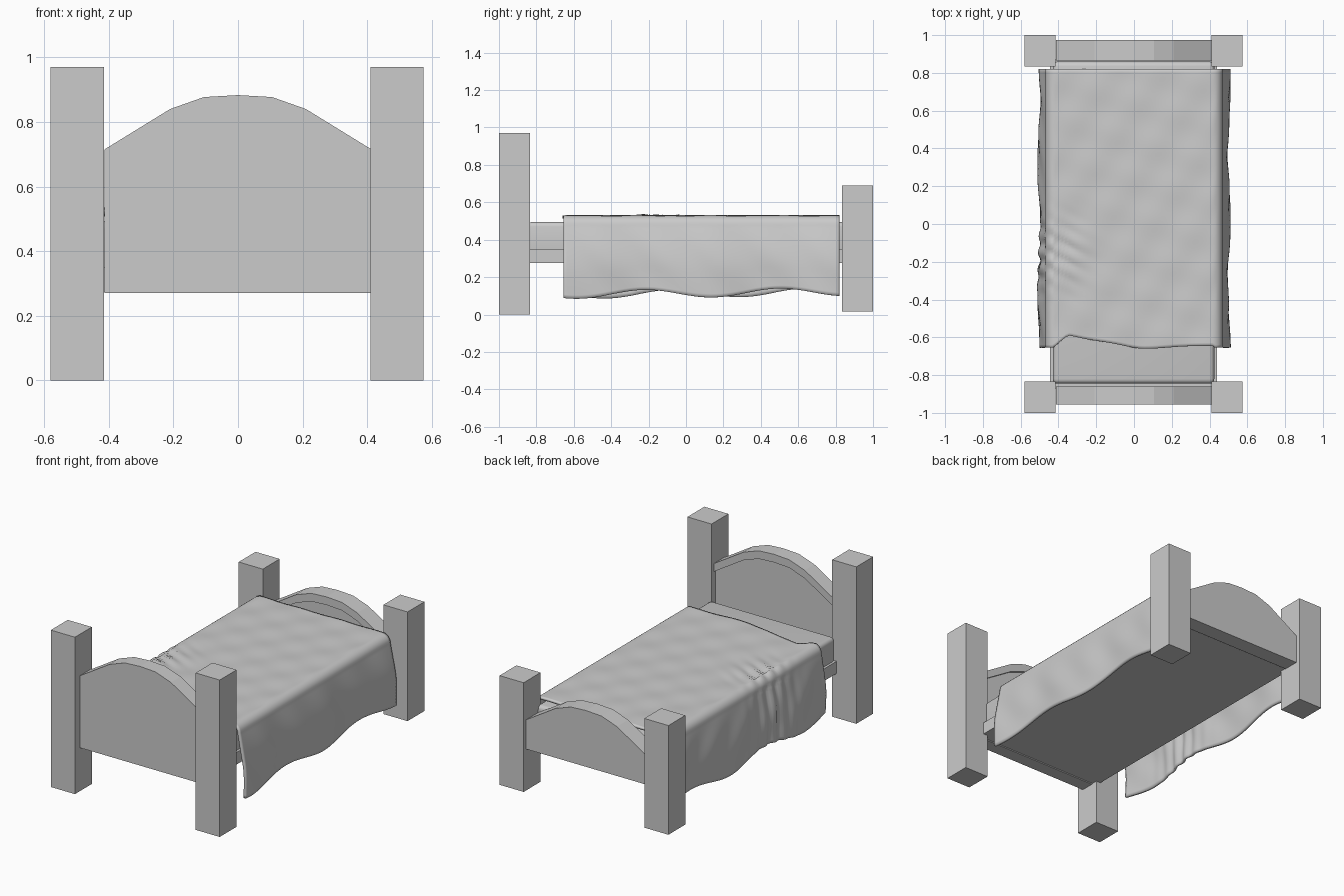
import bpy, bmesh
from math import sin, cos, pi, exp

if "Cube" in bpy.data.objects:
    bpy.data.objects.remove(bpy.data.objects["Cube"])


def finish(name, bm, smooth=False):
    bmesh.ops.recalc_face_normals(bm, faces=bm.faces)
    me = bpy.data.meshes.new(name)
    bm.to_mesh(me)
    bm.free()
    ob = bpy.data.objects.new(name, me)
    bpy.context.collection.objects.link(ob)
    for p in me.polygons:
        p.use_smooth = smooth
    return ob


def box(name, x0, x1, y0, y1, z0, z1, bevel=0):
    bm = bmesh.new()
    bmesh.ops.create_cube(bm, size=1)
    for v in bm.verts:
        v.co = ((x0 + x1) / 2 + v.co.x * (x1 - x0),
                (y0 + y1) / 2 + v.co.y * (y1 - y0),
                (z0 + z1) / 2 + v.co.z * (z1 - z0))
    if bevel:
        bmesh.ops.bevel(bm, geom=bm.edges[:], offset=bevel, segments=4,
                        profile=0.5, affect='EDGES')
    return finish(name, bm, bool(bevel))


def prism(name, outline, y0, y1):
    bm = bmesh.new()
    face = bm.faces.new([bm.verts.new((x, y0, z)) for x, z in outline])
    ext = bmesh.ops.extrude_face_region(bm, geom=[face])['geom']
    bmesh.ops.translate(bm, vec=(0, y1 - y0, 0),
                        verts=[g for g in ext if isinstance(g, bmesh.types.BMVert)])
    return finish(name, bm)


# Corner posts
for side, x0, x1 in (("left", -0.58, -0.415), ("right", 0.41, 0.575)):
    box("head_post_" + side, x0, x1, -1.0, -0.835, 0, 0.97)
    box("foot_post_" + side, x0, x1, 0.835, 1.0, 0.015, 0.69)

# Arched end boards: a panel with a slightly proud rim following the arch
half = [(0, 0.168), (0.105, 0.162), (0.21, 0.125), (0.413, 0)]
arch = [(-x, h) for x, h in reversed(half[1:])] + half


def end_board(name, z_end, outer, inner, panel_inner):
    top = [(x, z_end + h) for x, h in arch]
    low = [(x, z - 0.05) for x, z in top]
    prism(name + "_panel", [(-0.413, 0.27)] + low + [(0.413, 0.27)], outer, panel_inner)
    prism(name + "_rim", top + low[::-1], outer, inner)


end_board("headboard", 0.715, -0.955, -0.86, -0.872)
end_board("footboard", 0.45, 0.975, 0.865, 0.877)

# Base frame and mattress
box("bed_base", -0.445, 0.44, -0.87, 0.87, 0.275, 0.35)
box("mattress", -0.43, 0.425, -0.845, 0.86, 0.30, 0.495, bevel=0.025)


# Blanket draped over both sides
def bump(t, centre, width):
    return exp(-((t - centre) / width) ** 2)


def hem(y, s):
    wave = 0.112 + 0.022 * sin(2 * pi * (y + (0.4 if s > 0 else 0.25)) / 0.72)
    return wave + 0.01 * y


W, TOP, R = 0.462, 0.522, 0.045
N_TOP, N_ARC, N_SIDE, N_LEN = 44, 6, 20, 90


def drape(kind, t, s, v):
    """Point on the cloth: flat top, rounded shoulder or hanging side."""
    x = s * W
    if kind == "top":
        x = t * (W - R)
    edge = -0.635 - 0.028 * sin(2 * pi * (x - 0.03 - 0.12) / 0.75 + pi / 2) if kind == "top" else -0.655
    if kind == "top":
        blend = min(1, (1 - abs(t)) * 6)
        edge = -0.62 - 0.04 * bump(x, 0.06, 0.16) - 0.025 * (x > 0.06) * (1 - bump(x, 0.06, 0.16)) \
            + 0.035 * bump(x, -0.40, 0.14)
        edge = edge * blend - 0.645 * (1 - blend)
    y = edge + v * (0.82 - edge)
    creases = 0.008 * bump(y, -0.16, 0.16) * bump(x, -0.42, 0.13) * sin(70 * y + 35 * x)
    if kind == "top":
        z = TOP + creases + 0.0015 * sin(24 * x - 17 * y) + 0.001 * sin(9 * x + 31 * y)
        return x, y, z
    if kind == "arc":
        a = t * pi / 2
        return (s * (W - R + R * sin(a)), y, TOP - R + R * cos(a) + creases * cos(a))
    # Sides flare out and ripple more towards the hem
    z = (TOP - R) + t * (hem(y, s) - (TOP - R))
    flare = 0.034 * sin(min(1, t * 1.5) * pi / 2)
    ripple = t * 0.009 * sin(9 * y + 1.3 * s) + 0.004 * sin(pi * t) * sin(21 * y + 14 * z)
    return s * (W + flare + ripple) + creases, y, z


row = [("side", 1 - i / N_SIDE, -1) for i in range(N_SIDE)]
row += [("arc", 1 - i / N_ARC, -1) for i in range(N_ARC)]
row += [("top", -1 + 2 * i / N_TOP, 0) for i in range(N_TOP + 1)]
row += [("arc", (i + 1) / N_ARC, 1) for i in range(N_ARC)]
row += [("side", (i + 1) / N_SIDE, 1) for i in range(N_SIDE)]

bm = bmesh.new()
grid = [[bm.verts.new(drape(k, t, s, j / N_LEN)) for k, t, s in row]
        for j in range(N_LEN + 1)]
for a, b in zip(grid, grid[1:]):
    for i in range(len(row) - 1):
        bm.faces.new((a[i], a[i + 1], b[i + 1], b[i]))
blanket = finish("blanket", bm, True)
mod = blanket.modifiers.new("thickness", 'SOLIDIFY')
mod.thickness = 0.014
mod.offset = 0
